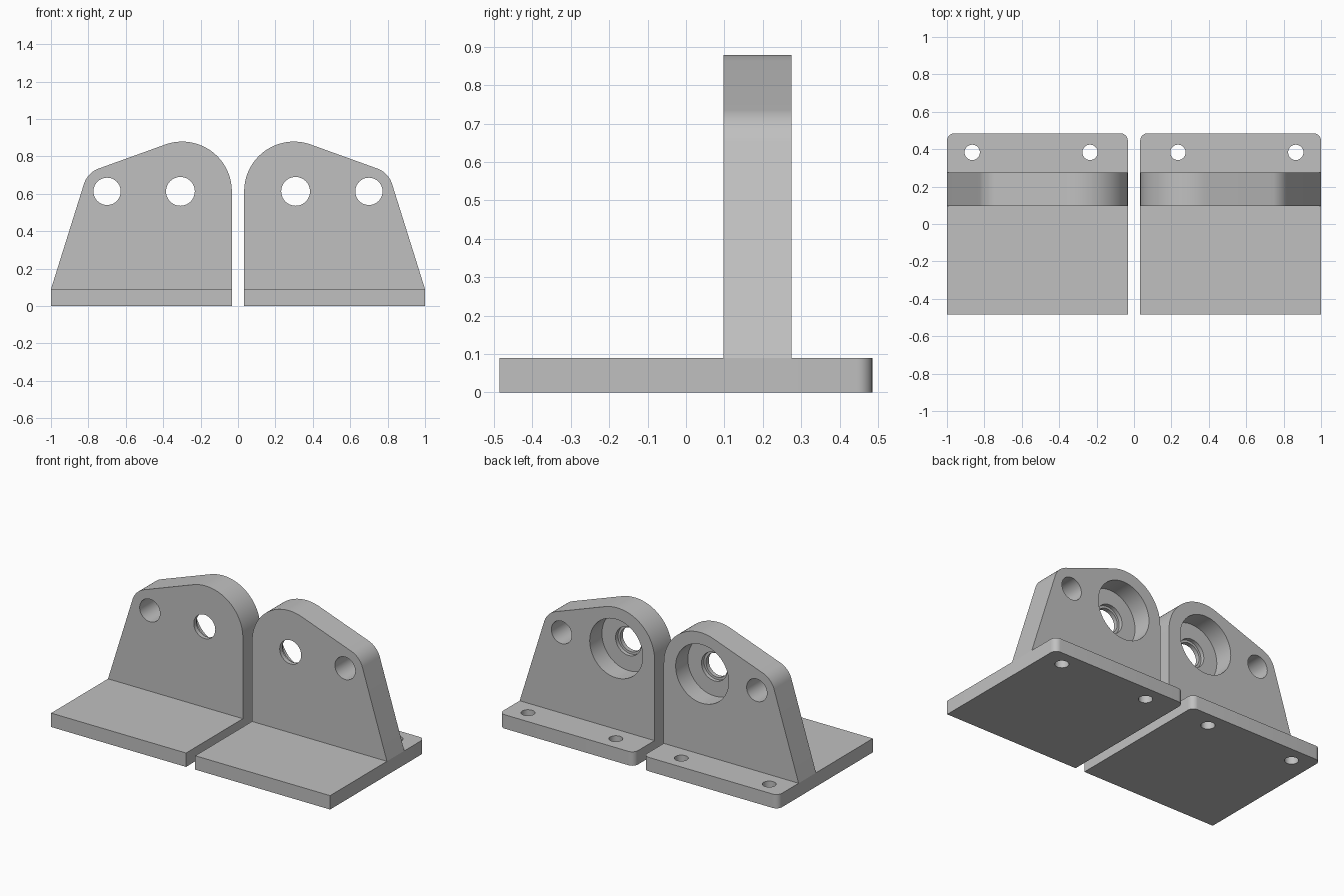
import bpy, bmesh
from math import sin, cos, pi, atan2, acos, asin, hypot

cube = bpy.data.objects.get("Cube")
if cube:
    bpy.data.objects.remove(cube, do_unlink=True)

grey = bpy.data.materials.new("plain grey")
grey.use_nodes = True
grey.diffuse_color = (0.53, 0.53, 0.53, 1)
grey.node_tree.nodes["Principled BSDF"].inputs["Base Color"].default_value = grey.diffuse_color

# Main dimensions
INNER, OUTER, HALF_DEPTH, BASE_H = 0.033, 1.0, 0.485, 0.09
FRONT_Y, BACK_Y = 0.097, 0.275
HOLE_Z = 0.613


def arc(cx, cy, r, start, end, steps):
    return [(cx + r * cos(start + (end - start) * i / steps),
             cy + r * sin(start + (end - start) * i / steps)) for i in range(steps + 1)]


def prism(name, profile, place, lo, hi):
    """Extrude a 2D profile; place(u, v, w) maps it into space."""
    bm = bmesh.new()
    rings = [[bm.verts.new(place(u, v, w)) for u, v in profile] for w in (lo, hi)]
    for ring in rings:
        bm.faces.new(ring)
    n = len(profile)
    for i in range(n):
        j = (i + 1) % n
        bm.faces.new((rings[0][i], rings[0][j], rings[1][j], rings[1][i]))
    bmesh.ops.recalc_face_normals(bm, faces=bm.faces)
    mesh = bpy.data.meshes.new(name)
    bm.to_mesh(mesh)
    bm.free()
    mesh.materials.append(grey)
    obj = bpy.data.objects.new(name, mesh)
    bpy.context.scene.collection.objects.link(obj)
    return obj


def drill(obj, place, cx, cy, r, lo, hi):
    """Cut a round hole and discard the cutter."""
    circle = arc(cx, cy, r, 0, 2 * pi, 48)[:-1]
    cutter = prism("hole_cutter", circle, place, lo, hi)
    cutter.hide_render = True
    mod = obj.modifiers.new("hole", "BOOLEAN")
    mod.operation, mod.solver, mod.object = "DIFFERENCE", "EXACT", cutter
    bpy.context.view_layer.objects.active = obj
    bpy.ops.object.modifier_apply(modifier=mod.name)
    bpy.data.objects.remove(cutter, do_unlink=True)


# Base outline with rounded back corners
R = 0.04
base_outline = ([(INNER, -HALF_DEPTH), (OUTER, -HALF_DEPTH)]
                + arc(OUTER - R, HALF_DEPTH - R, R, 0, pi / 2, 8)
                + arc(INNER + R, HALF_DEPTH - R, R, pi / 2, pi, 8))

# Upright outline: tangent lines joining a large and a small arc
big_r, small_r = 0.266, 0.13
big_x, small_x = INNER + big_r, 0.70
slope = pi / 2 - asin((big_r - small_r) / (small_x - big_x))
dx, dz = OUTER - small_x, BASE_H - HOLE_Z
side_angle = atan2(dz, dx) + acos(small_r / hypot(dx, dz))
upright_outline = ([(INNER, BASE_H), (OUTER, BASE_H)]
                   + arc(small_x, HOLE_Z, small_r, side_angle, slope, 12)
                   + arc(big_x, HOLE_Z, big_r, slope, pi, 32))

for side, label in ((1, "left"), (-1, "right")):
    def flat(u, v, w, s=side):
        return (s * u, v, w)

    def standing(u, v, w, s=side):
        return (s * u, w, v)

    # Base plate with two screw holes
    base = prism(label + "_base_plate", base_outline, flat, 0, BASE_H)
    for x in (0.235, 0.865):
        drill(base, flat, x, 0.383, 0.041, -0.1, 0.2)

    # Upright plate with a pin hole and a stepped bearing seat open at the back
    upright = prism(label + "_upright_plate", upright_outline, standing, FRONT_Y, BACK_Y)
    drill(upright, standing, small_x, HOLE_Z, 0.073, 0, 0.4)
    for radius, start in ((0.19, 0.15), (0.092, 0.125), (0.077, 0)):
        drill(upright, standing, 0.308, HOLE_Z, radius, start, 0.4)

    # Smooth the curved walls, keep the edges sharp
    for obj in (base, upright):
        bpy.ops.object.select_all(action="DESELECT")
        obj.select_set(True)
        bpy.context.view_layer.objects.active = obj
        bpy.ops.object.shade_smooth_by_angle(angle=pi / 6)
